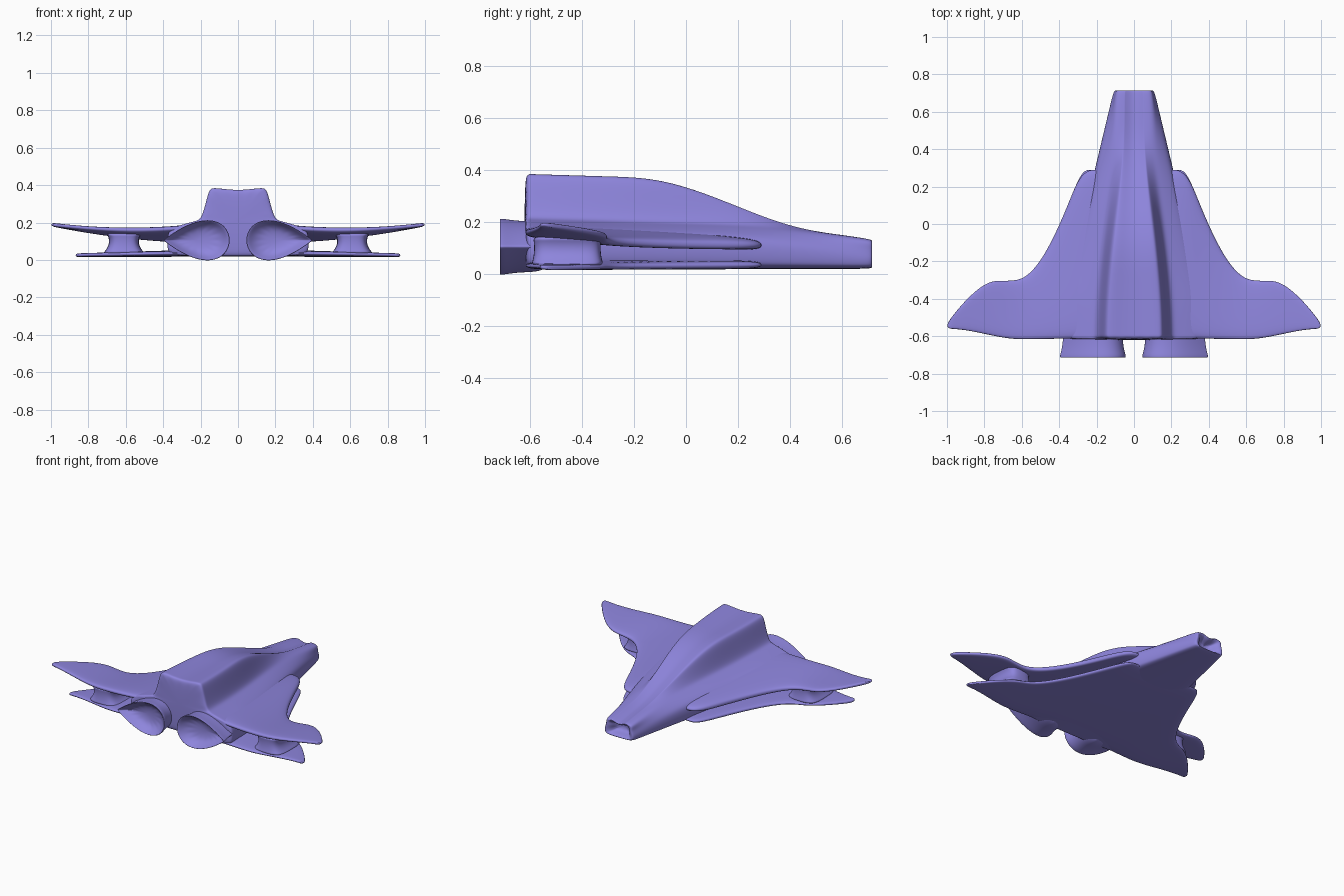
import bpy, bmesh
from math import sin, cos, pi, copysign

if "Cube" in bpy.data.objects:
    bpy.data.objects.remove(bpy.data.objects["Cube"], do_unlink=True)

violet = bpy.data.materials.new("soft_violet")
violet.use_nodes = True
violet.diffuse_color = (0.27, 0.235, 0.72, 1)
violet.node_tree.nodes["Principled BSDF"].inputs["Base Color"].default_value = violet.diffuse_color


def ease(start, end, value):
    """Smooth step from zero to one."""
    t = min(max((value - start) / (end - start), 0), 1)
    return t * t * (3 - 2 * t)


def rounded_box(count):
    """Unit cross-section between a circle and a square."""
    angles = [2 * pi * (k + 0.5) / count for k in range(count)]
    return [tuple(copysign(abs(v) ** 0.5, v) for v in (cos(a), sin(a))) for a in angles]


def loft(name, rings):
    """Skin equal-length rings, cap both ends and smooth with subdivision."""
    bm = bmesh.new()
    loops = [[bm.verts.new(point) for point in ring] for ring in rings]
    count = len(loops[0])
    for a, b in zip(loops, loops[1:]):
        for i in range(count):
            j = (i + 1) % count
            bm.faces.new((a[i], a[j], b[j], b[i]))
    bm.faces.new(loops[0])
    bm.faces.new(loops[-1])
    bmesh.ops.recalc_face_normals(bm, faces=bm.faces)
    for face in bm.faces:
        face.smooth = True
    mesh = bpy.data.meshes.new(name)
    bm.to_mesh(mesh)
    bm.free()
    mesh.materials.append(violet)
    obj = bpy.data.objects.new(name, mesh)
    bpy.context.collection.objects.link(obj)
    smooth = obj.modifiers.new("smooth", 'SUBSURF')
    smooth.levels = smooth.render_levels = 3


# Fuselage: a tall spine on broad shoulders, both tapering to the nose
def hull_ring(y):
    shoulder = 0.19 - 0.03 * y - 0.09 * max(y, 0) ** 2
    rise = 0.17 * (1 - ease(-0.2, 0.52, y))
    top = shoulder + rise + 0.01
    crest = 0.05 + 0.09 * (1 - ease(-0.6, 0.6, y))
    foot = crest + shoulder / 4
    width = min(0.38, 0.28 - 0.24 * y)
    half = [
        (crest / 2, top - 0.01),
        (crest, top),
        (crest + rise / 9, top - rise / 9),
        (foot, shoulder + 0.01),
        (foot + shoulder / 6, shoulder),
        (width * 0.9, shoulder - 0.03),
        (width, shoulder - 0.06),
        (width, 0.04),
        (width * 0.9, 0.02),
    ]
    mirrored = [(-x, z) for x, z in reversed(half)]
    outline = [(0, top - 0.015)] + half + [(0, 0.02)] + mirrored
    return [(x, y, z) for x, z in outline]


def inset_ring(ring, y, scale):
    middle = 0.07
    return [(x * scale, y, middle + (z - middle) * scale) for x, _, z in ring]


hull = [hull_ring(-0.62)] + [hull_ring(-0.6 + 0.1 * i) for i in range(14)]
nose = hull[-1]
# Hollow intake in the nose tip
hull += [inset_ring(nose, 0.72, 0.9), inset_ring(nose, 0.7, 0.6), inset_ring(nose, 0.65, 0.4)]
loft("fuselage", hull)


# Wings: swept outline with a rounded root, a flat step and a drooping tip
def leading_edge(x, span):
    sweep = sin(pi / 2 * min(max((x - 0.28) / 0.36, 0), 1))
    tip = max(1 - (span - x) * 4, 0)
    return 0.3 - 0.6 * sweep - 0.23 * tip ** 1.5


def wing(name, span, rear_height, front_height, thickness):
    foil = rounded_box(12)
    stations = 18

    def ring(x, side):
        rear = -0.62 + 0.06 * ease(span - 0.4, span, x)
        front = leading_edge(x, span)
        points = []
        for chord, up in foil:
            t = (chord + 1) / 2
            height = rear_height(x) * (1 - t) + front_height(x) * t
            points.append((side * x, rear * (1 - t) + front * t, height + thickness(x) * up / 2))
        return points

    xs = [0.1 + (span - 0.1) * i / stations for i in range(stations + 1)]
    loft(name, [ring(x, -1) for x in reversed(xs)] + [ring(x, 1) for x in xs])


wing("upper_wing", 1,
     rear_height=lambda x: 0.16 + 0.15 * (x - 0.55) ** 2,
     front_height=lambda x: 0.11 + 0.08 * max(x - 0.3, 0) ** 1.7 * 1.8,
     thickness=lambda x: 0.065 - 0.045 * x)
wing("lower_wing", 0.87,
     rear_height=lambda x: 0.04 - 0.015 * x,
     front_height=lambda x: 0.04 - 0.02 * x,
     thickness=lambda x: 0.045 - 0.03 * x)


# Engine nozzles: teardrop outline, flared lip and hollow dish
def nozzle_ring(y, scale, side):
    points = []
    for k in range(16):
        a = 2 * pi * k / 16
        x = 0.22 + 0.18 * scale * cos(a)
        z = 0.105 + 0.145 * scale * sin(a) * abs(sin(a / 2))
        points.append((side * x, y, z))
    return points


NOZZLE = [(-0.5, 0.9), (-0.64, 0.9), (-0.7, 1), (-0.715, 1), (-0.715, 0.95), (-0.65, 0.6)]


# Wing struts: waisted pillars joining both wings
def strut_ring(k, side):
    flare = k * k / 200
    return [(side * (0.61 + (0.08 + flare) * px), -0.455 + (0.13 + flare / 3) * py, 0.1 + k / 40)
            for px, py in rounded_box(12)]


for label, side in (("left", 1), ("right", -1)):
    loft(label + "_engine", [nozzle_ring(y, scale, side) for y, scale in NOZZLE])
    loft(label + "_strut", [strut_ring(k, side) for k in range(-3, 3)])
